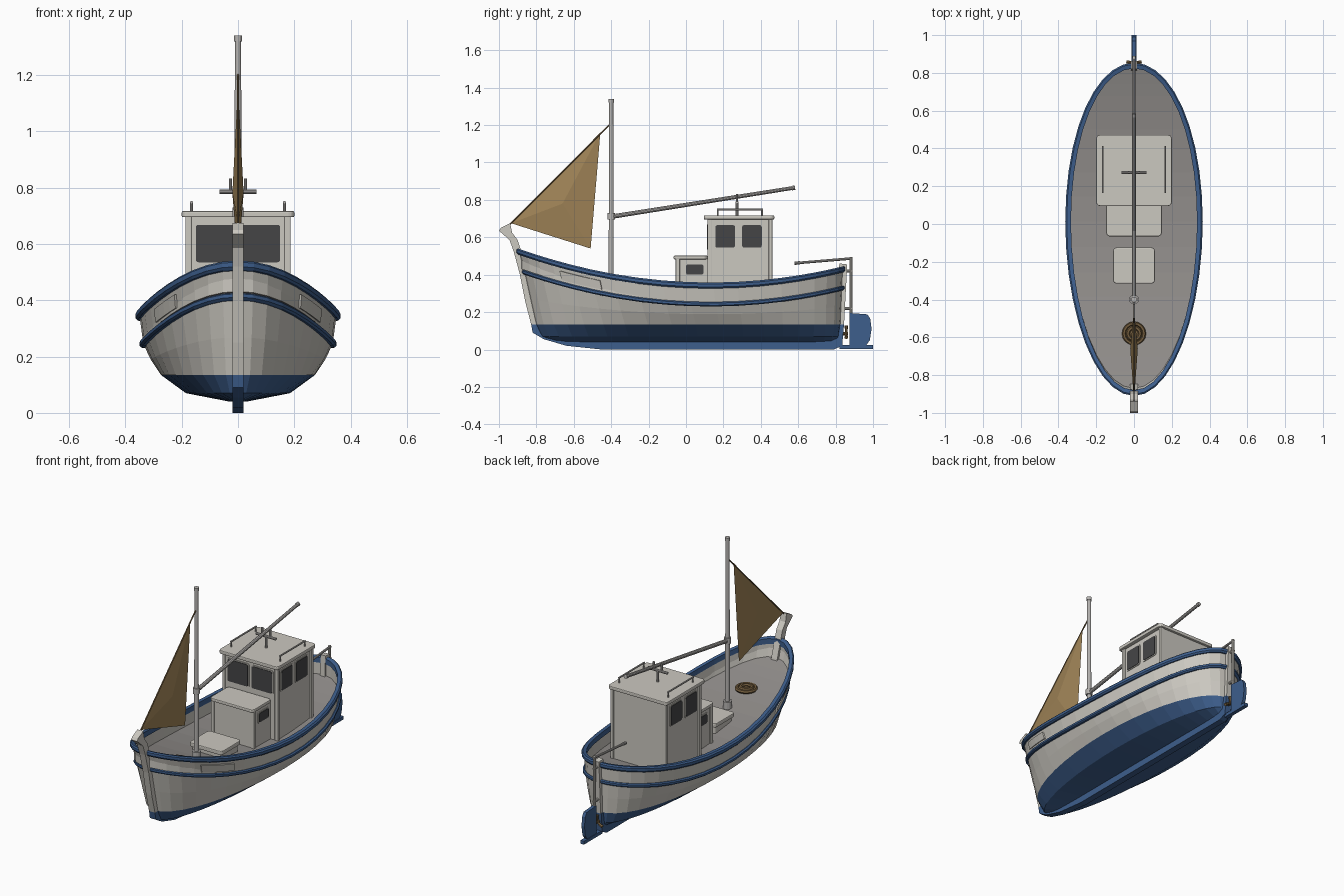
import bpy, bmesh
from math import sin, cos, pi
from mathutils import Vector

if "Cube" in bpy.data.objects:
    bpy.data.objects.remove(bpy.data.objects["Cube"])


def material(name, r, g, b):
    m = bpy.data.materials.new(name)
    m.use_nodes = True
    m.diffuse_color = (r, g, b, 1)
    m.node_tree.nodes["Principled BSDF"].inputs["Base Color"].default_value = (r, g, b, 1)
    return m


CREAM = material("cream paint", .60, .58, .53)
BLUE = material("blue paint", .047, .113, .265)
GREY = material("deck grey", .28, .265, .255)
SPAR = material("spar grey", .47, .455, .44)
GLASS = material("dark glass", .06, .06, .062)
CANVAS = material("tan canvas", .35, .23, .095)
ROPE = material("brown rope", .18, .115, .05)


def build(name, bm, *mats):
    bmesh.ops.recalc_face_normals(bm, faces=bm.faces)
    me = bpy.data.meshes.new(name)
    bm.to_mesh(me)
    bm.free()
    for m in mats:
        me.materials.append(m)
    ob = bpy.data.objects.new(name, me)
    bpy.context.collection.objects.link(ob)
    return ob


def prism(name, pts, axis, lo, hi, mat, bevel=0):
    """Extrude a 2D outline along an axis (0 = x, 1 = y, 2 = z)."""
    bm = bmesh.new()

    def ring(h):
        out = []
        for p in pts:
            c = list(p)
            c.insert(axis, h)
            out.append(bm.verts.new(c))
        return out
    a, b = ring(lo), ring(hi)
    bm.faces.new(a)
    bm.faces.new(b)
    for i in range(len(a)):
        j = (i + 1) % len(a)
        bm.faces.new((a[i], a[j], b[j], b[i]))
    ob = build(name, bm, mat)
    if bevel:
        mod = ob.modifiers.new("soft edge", "BEVEL")
        mod.width, mod.segments = bevel, 2
    return ob


def rounded(a0, a1, b0, b1, r, steps=3):
    """Rectangle outline with rounded corners."""
    pts = []
    corners = ((a1 - r, b1 - r), (a0 + r, b1 - r), (a0 + r, b0 + r), (a1 - r, b0 + r))
    for q, (ca, cb) in enumerate(corners):
        for s in range(steps + 1):
            t = (q + s / steps) * pi / 2
            pts.append((ca + r * cos(t), cb + r * sin(t)))
    return pts


def slab(name, w, y0, y1, z0, z1, mat=CREAM, r=.02, bevel=.005):
    return prism(name, rounded(-w, w, y0, y1, r), 2, z0, z1, mat, bevel)


def rod(name, a, b, r, mat=SPAR, sides=10, r2=None):
    a, b = Vector(a), Vector(b)
    bm = bmesh.new()
    bmesh.ops.create_cone(bm, cap_ends=True, segments=sides, radius1=r,
                          radius2=r if r2 is None else r2, depth=(b - a).length)
    bm.transform((b - a).to_track_quat("Z", "Y").to_matrix().to_4x4())
    bmesh.ops.translate(bm, verts=bm.verts, vec=(a + b) / 2)
    return build(name, bm, mat)


# Hull lines: half width, bow y, stern y, height rule
N = 40


def sheer(y):
    return .342 + .172 * (y - .13) ** 2


def at(row, k, out=0):
    w, bow, stern, height = row
    t = 2 * pi * k / N
    x = (w + out) * sin(t)
    # Fuller towards the stern than the bow
    y = (bow + stern) / 2 - ((stern - bow) / 2 + out) * cos(t) + .04 * sin(t) ** 2
    return Vector((x, y, height(y)))


TOP = (.35, -.896, .84, sheer)
LOW = (.336, -.866, .836, lambda y: sheer(y) - .1)
MID = (.31, -.835, .832, lambda y: (sheer(y) - .1 + .135) / 2)
WATER = (.274, -.805, .828, lambda y: .135)
BILGE = (.185, -.775, .82, lambda y: .07)
FLOOR = (.03, -.69, .81, lambda y: .04)
INNER = (.338, -.884, .828, sheer)
DECK = (.337, -.883, .827, lambda y: sheer(y) - .087)


def loft(name, rings, mats, rule=lambda i: 0, caps=(), wrap=False):
    bm = bmesh.new()
    loops = [[bm.verts.new(p) for p in ring] for ring in rings]
    pairs = list(zip(loops, loops[1:])) + ([(loops[-1], loops[0])] if wrap else [])
    for i, (a, b) in enumerate(pairs):
        for k in range(N):
            j = (k + 1) % N
            bm.faces.new((a[k], a[j], b[j], b[k])).material_index = rule(i)
    for index, mat in caps:
        v = loops[index]
        for k in range(N // 2):
            quad = dict.fromkeys((v[k], v[k + 1], v[-k - 1], v[-k]))
            bm.faces.new(list(quad)).material_index = mat
    return build(name, bm, *mats)


rows = [FLOOR, BILGE, WATER, MID, LOW, TOP, INNER, DECK]
loft("hull", [[at(r, k) for k in range(N)] for r in rows], (CREAM, BLUE, GREY),
     lambda i: 1 if i < 2 else 0, ((0, 1), (-1, 2)))


# Rails running round the hull
def rail(name, row, inner, outer, half):
    section = ((inner, -half), (outer - .004, -half), (outer + .004, -half / 2),
               (outer + .004, half / 2), (outer - .004, half), (inner, half))
    loft(name, [[at(row, k, o) + Vector((0, 0, h)) for k in range(N)] for o, h in section],
         (BLUE,), wrap=True)


rail("gunwale_rail", TOP, -.016, .01, .016)
rail("rubbing_rail", LOW, -.012, .01, .012)

# Bow boards between the rails
for side, label in ((1, "left"), (-1, "right")):
    bm = bmesh.new()
    grid = []
    for i in range(5):
        k = 4.4 + i / 2
        line = []
        for u in (.33, .78):
            p = at(TOP, k, .004).lerp(at(LOW, k, .004), u)
            line.append(bm.verts.new((p.x * side, p.y, p.z)))
        grid.append(line)
    for a, b in zip(grid, grid[1:]):
        bm.faces.new((a[0], a[1], b[1], b[0]))
    board = build(label + "_bow_board", bm, CREAM)
    mod = board.modifiers.new("thickness", "SOLIDIFY")
    mod.thickness, mod.offset = .008, 0

# Backbone: stem, keel, sternpost
prism("stem", [(-.828, .135), (-.858, .25), (-.888, .4), (-.92, .52), (-.943, .585), (-1, .635),
               (-.99, .65), (-.94, .675), (-.93, .625), (-.9, .585), (-.885, .54),
               (-.85, .43), (-.82, .3), (-.785, .135)], 0, -.02, .02, CREAM)
prism("keel", [(-.828, .135), (-.82, .09), (-.76, .055), (-.64, .02), (-.45, 0), (.79, 0),
               (.835, .02), (.845, .135), (.8, .135), (.78, .06), (-.6, .06), (-.72, .1),
               (-.77, .135)], 0, -.02, .02, BLUE)
prism("sternpost", [(.8, .135), (.82, .46), (.862, .455), (.845, .135)], 0, -.016, .016, CREAM)

# Rudder, shoe, tiller, propeller
prism("rudder_blade", [(.875, .025), (.965, .025), (.983, .05), (.992, .11), (.985, .165),
                       (.97, .188), (.875, .195)], 0, -.01, .01, BLUE)
prism("rudder_shoe", [(.82, .004), (1, .004), (1, .024), (.82, .024)], 0, -.012, .012, BLUE)
rod("rudder_stock", (0, .882, .02), (0, .882, .495), .009, CREAM)
for z in (.22, .42):
    rod("rudder_hinge", (0, .84, z), (0, .89, z), .008, CREAM)
rod("tiller", (0, .89, .487), (0, .6, .463), .007)
rod("tiller_grip", (0, .61, .464), (0, .58, .461), .009)
rod("propeller_hub", (0, .81, .085), (0, .866, .085), .009, ROPE)
for i in range(3):
    t = pi / 2 + i * 2 * pi / 3
    rod("propeller_blade", (0, .857, .085), (.042 * cos(t), .857, .085 + .042 * sin(t)),
        .005, ROPE, 6, .01)


# Wheelhouse and fore cabin
def window(name, axis, wall, a0, a1, z0, z1):
    s = 1 if wall > 0 and axis == 0 else -1
    for part, grow, depth, mat in (("frame", .006, .004, CREAM), ("pane", 0, .007, GLASS)):
        prism(name + "_" + part, rounded(a0 - grow, a1 + grow, z0 - grow, z1 + grow, .01),
              axis, wall - s * .002, wall + s * depth, mat)


slab("wheelhouse", .178, .118, .458, .24, .7, r=.008, bevel=0)
slab("wheelhouse_roof", .2, .095, .472, .695, .717)
slab("fore_cabin", .137, -.05, .13, .24, .485, r=.008, bevel=0)
slab("fore_cabin_roof", .147, -.066, .115, .482, .502)
for s in (-1, 1):
    for x, y, top in ((.176, .126, .7), (.176, .452, .7), (.134, -.044, .485)):
        prism("corner_post", rounded(s * x - .011, s * x + .011, y - .011, y + .011, .004),
              2, .24, top, CREAM)
    for y in (.157, .3):
        window("side_window", 0, s * .178, y, y + .105, .545, .665)
    window("fore_cabin_window", 0, s * .137, 0, .093, .4, .455)
    window("front_window", 1, .118, min(s * .012, s * .15), max(s * .012, s * .15), .535, .668)
    # Roof grab rails
    x = s * .165
    rod("grab_rail", (x, .165, .748), (x, .412, .748), .005)
    for y in (.17, .407):
        rod("grab_rail_leg", (x, y, .71), (x, y, .75), .005)
    rod("boom_crutch_horn", (s * .027, .272, .785), (s * .027, .272, .832), .006)
rod("boom_crutch_post", (0, .272, .71), (0, .272, .79), .008)
rod("boom_crutch_bar", (-.066, .272, .785), (.066, .272, .785), .008)

# Deck hatch and rope coil
slab("hatch_base", .1, -.305, -.135, .26, .32, r=.015)
slab("hatch_lid", .111, -.316, -.124, .31, .335)
for major, z in ((.053, .352), (.032, .357)):
    bpy.ops.mesh.primitive_torus_add(location=(0, -.58, z), major_radius=major, minor_radius=.011,
                                     major_segments=16, minor_segments=6)
    coil = bpy.context.object
    coil.name = "rope_coil"
    coil.data.materials.append(ROPE)
rod("rope_coil_core", (0, -.58, .33), (0, -.58, .352), .025, ROPE, 16)

# Mast, boom, stay
rod("mast", (0, -.4, .3), (0, -.4, 1.335), .014, SPAR, 12, .011)
rod("mast_cap", (0, -.4, 1.32), (0, -.4, 1.34), .015, SPAR, 12)
rod("mast_foot", (0, -.4, .3), (0, -.4, .345), .026, SPAR, 12)
rod("boom_collar", (0, -.4, .695), (0, -.4, .73), .02, SPAR, 12)
rod("boom", (0, -.4, .71), (0, .58, .865), .012, SPAR, 10, .01)
rod("boom_tip", (0, .565, .8626), (0, .583, .8655), .012)
rod("forestay", (0, -.4, 1.21), (0, -.945, .665), .004, ROPE, 6)

# Headsail: triangle with a slightly full belly on both faces
bm = bmesh.new()
edge = [bm.verts.new((0, y, z)) for y, z in ((-.458, 1.16), (-.935, .675), (-.51, .54))]
for s in (-1, 1):
    belly = bm.verts.new((s * .02, -.66, .78))
    for i in range(3):
        bm.faces.new((edge[i], edge[(i + 1) % 3], belly))
build("headsail", bm, CANVAS)
